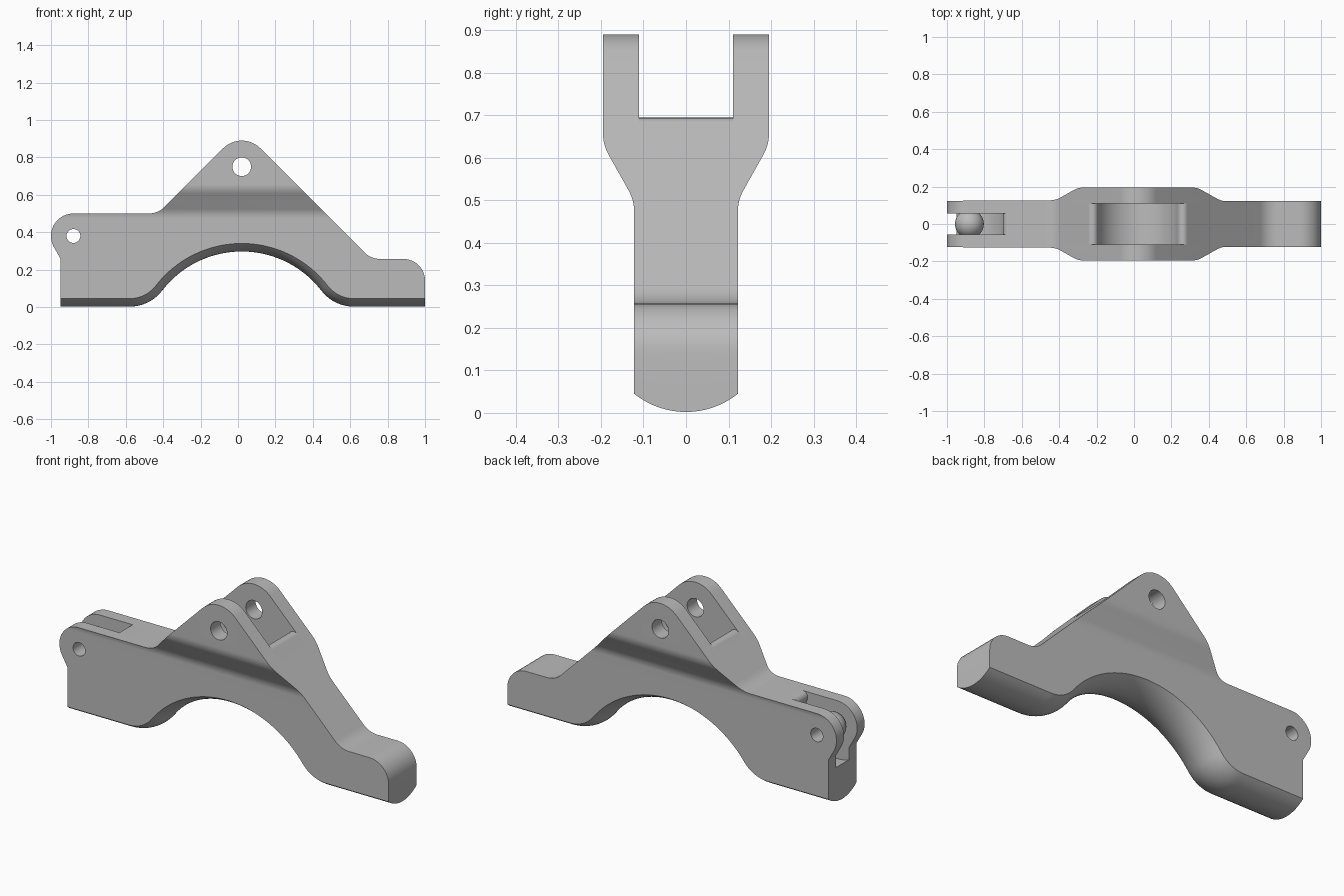
import bpy, bmesh, math
from mathutils import Vector

if "Cube" in bpy.data.objects:
    bpy.data.objects.remove(bpy.data.objects["Cube"], do_unlink=True)

grey = bpy.data.materials.new("satin grey")
grey.use_nodes = True
grey.diffuse_color = (0.5, 0.5, 0.5, 1)
grey.node_tree.nodes["Principled BSDF"].inputs["Base Color"].default_value = (0.5, 0.5, 0.5, 1)


def arc(centre, r, start, end, n=16):
    """Points on a circle, angles in degrees."""
    out = []
    for i in range(n + 1):
        a = math.radians(start + (end - start) * i / n)
        out.append((centre[0] + r * math.cos(a), centre[1] + r * math.sin(a)))
    return out


def rounded(before, corner, after, r, n=10):
    """Fillet of radius r at a corner between two straight lines."""
    b, c, a = Vector(before), Vector(corner), Vector(after)
    u, v = (b - c).normalized(), (a - c).normalized()
    half = math.acos(u.dot(v)) / 2
    centre = c + (u + v).normalized() * (r / math.sin(half))
    reach = r / math.tan(half)
    p, q = c + u * reach - centre, c + v * reach - centre
    start = math.degrees(math.atan2(p.y, p.x))
    sweep = math.degrees(math.atan2(p.x * q.y - p.y * q.x, p.dot(q)))
    return arc(centre, r, start, start + sweep, n)


def loft(name, rings):
    """Closed solid through rings that share a point count."""
    bm = bmesh.new()
    loops = [[bm.verts.new(p) for p in ring] for ring in rings]
    for a, b in zip(loops, loops[1:]):
        for i in range(len(a)):
            j = (i + 1) % len(a)
            bm.faces.new((a[i], a[j], b[j], b[i]))
    bm.faces.new(loops[0])
    bm.faces.new(loops[-1])
    bmesh.ops.recalc_face_normals(bm, faces=bm.faces)
    mesh = bpy.data.meshes.new(name)
    bm.to_mesh(mesh)
    bm.free()
    mesh.materials.append(grey)
    obj = bpy.data.objects.new(name, mesh)
    bpy.context.collection.objects.link(obj)
    return obj


def side_prism(name, points, half):
    """Side profile (x, z) extruded across y."""
    return loft(name, [[(x, y, z) for x, z in points] for y in (-half, half)])


def activate(obj):
    bpy.ops.object.select_all(action='DESELECT')
    obj.select_set(True)
    bpy.context.view_layer.objects.active = obj


def boolean(obj, cutter, operation):
    cutter.hide_render = True
    activate(obj)
    mod = obj.modifiers.new("cut", 'BOOLEAN')
    mod.operation, mod.solver, mod.object = operation, 'EXACT', cutter
    bpy.ops.object.modifier_apply(modifier=mod.name)
    bpy.data.objects.remove(cutter, do_unlink=True)


def bore(obj, centre, r):
    boolean(obj, side_prism("bore", arc(centre, r, 0, 348.75, 31), 0.4), 'DIFFERENCE')


# Main dimensions
PIN, PIN_R, PEAK_R = (0.02, 0.75), 0.05, 0.14
EYE, EYE_R, LUG_R = (-0.88, 0.38), 0.037, 0.12
HALF, WIDE = 0.122, 0.195
ARCH, ARCH_R = (0.02, -0.24), 0.58
EDGE, TOE, SHELF, DECK = 0.045, 0.6, 0.257, 0.5
RISE = EDGE - ARCH[1]
FILLET = (TOE**2 + RISE**2 - ARCH_R**2) / (2 * (ARCH_R - RISE))
SWING = math.degrees(math.atan2(RISE + FILLET, TOE))


def underside(d):
    """Foot, arch, foot from left to right, pushed outward by d."""
    z = EDGE + FILLET
    left = arc((ARCH[0] - TOE, z), FILLET + d, -90, -SWING, 12)
    crown = arc(ARCH, ARCH_R - d, 180 - SWING, SWING, 40)
    right = arc((ARCH[0] + TOE, z), FILLET + d, 180 + SWING, 270, 12)
    return [(-0.95, EDGE - d)] + left + crown[1:-1] + right + [(1, EDGE - d)]


# Upper outline from the right foot over the peak to the left eye
apex = (PIN[0], PIN[1] + PEAK_R * math.sqrt(2))
valley = (apex[0] + apex[1] - SHELF, SHELF)
nook = (apex[0] - apex[1] + DECK, DECK)
upper = rounded((1, 0), (1, SHELF), valley, 0.115)
upper += rounded((1, SHELF), valley, apex, 0.12)
upper += arc(PIN, PEAK_R, 45, 135)
upper += rounded(apex, nook, (-1, DECK), 0.12)
upper += arc(EYE, LUG_R, 90, 208, 20) + [(-0.95, 0.26)]

# Body: slices across y with a crowned underside
crown_r = 0.195
drop = math.sqrt(crown_r**2 - HALF**2)
slices = []
for y in [-0.25] + [HALF * (i / 8 - 1) for i in range(17)] + [0.25]:
    d = math.sqrt(crown_r**2 - y * y) - drop if abs(y) < HALF else 0
    slices.append([(x, y, z) for x, z in underside(d) + upper])
body = loft("clamp_body", slices)

# Narrow foot flaring to the wide fork
low, high = (HALF, 0.5), (WIDE, 0.63)
side = [(HALF, -0.2)] + rounded((HALF, 0), low, high, 0.1)
side += rounded(low, high, (WIDE, 1), 0.1) + [(WIDE, 1.1)]
outline = side + [(-y, z) for y, z in reversed(side)]
boolean(body, loft("width_cutter", [[(x, y, z) for y, z in outline] for x in (-1.3, 1.3)]),
        'INTERSECT')

# Fork slot: round clearance about the pin with soft lips
lip = 0.03
tx = -0.243
tz = tx - apex[0] + apex[1]
lc = (tx + lip * math.sqrt(0.5), tz - lip * math.sqrt(0.5))
dx, dz = PIN[0] - lc[0], PIN[1] - lc[1]
turn = math.degrees(math.atan2(dz, dx))
left = [(tx - 0.15, 1.1), (tx - 0.15, tz + 0.15)] + arc(lc, lip, 135, turn, 10)
floor = arc(PIN, math.hypot(dx, dz) - lip, 180 + turn, 360 - turn, 32)[1:-1]
right = [(2 * PIN[0] - x, z) for x, z in reversed(left)]
boolean(body, side_prism("fork_slot", left + floor + right, 0.11), 'DIFFERENCE')

# Eye slot: same construction, open at the end
lc = (-0.67, DECK - lip)
dx, dz = lc[0] - EYE[0], lc[1] - EYE[1]
turn = math.degrees(math.atan2(dz, dx))
slot = [(-0.67, 0.7)] + arc(lc, lip, 90, 180 + turn, 10)
slot += arc(EYE, math.hypot(dx, dz) - lip, turn, -120, 28)[1:]
slot += [(-1.2, slot[-1][1]), (-1.2, 0.7)]
boolean(body, side_prism("eye_slot", slot, 0.057), 'DIFFERENCE')

# Pin holes
bore(body, PIN, PIN_R)
bore(body, EYE, EYE_R)

# Drilled ball held between the eye lugs
bpy.ops.mesh.primitive_uv_sphere_add(segments=40, ring_count=20, radius=0.077,
                                     location=(EYE[0], 0, EYE[1]))
ball = bpy.context.object
ball.name = "eye_ball_joint"
ball.data.materials.append(grey)
box = [(-1.1, 0.1), (-0.6, 0.1), (-0.6, 0.7), (-1.1, 0.7)]
boolean(ball, side_prism("ball_trim", box, 0.057), 'INTERSECT')
bore(ball, EYE, EYE_R)

for obj in (body, ball):
    activate(obj)
    bpy.ops.object.shade_smooth_by_angle(angle=math.radians(25))
